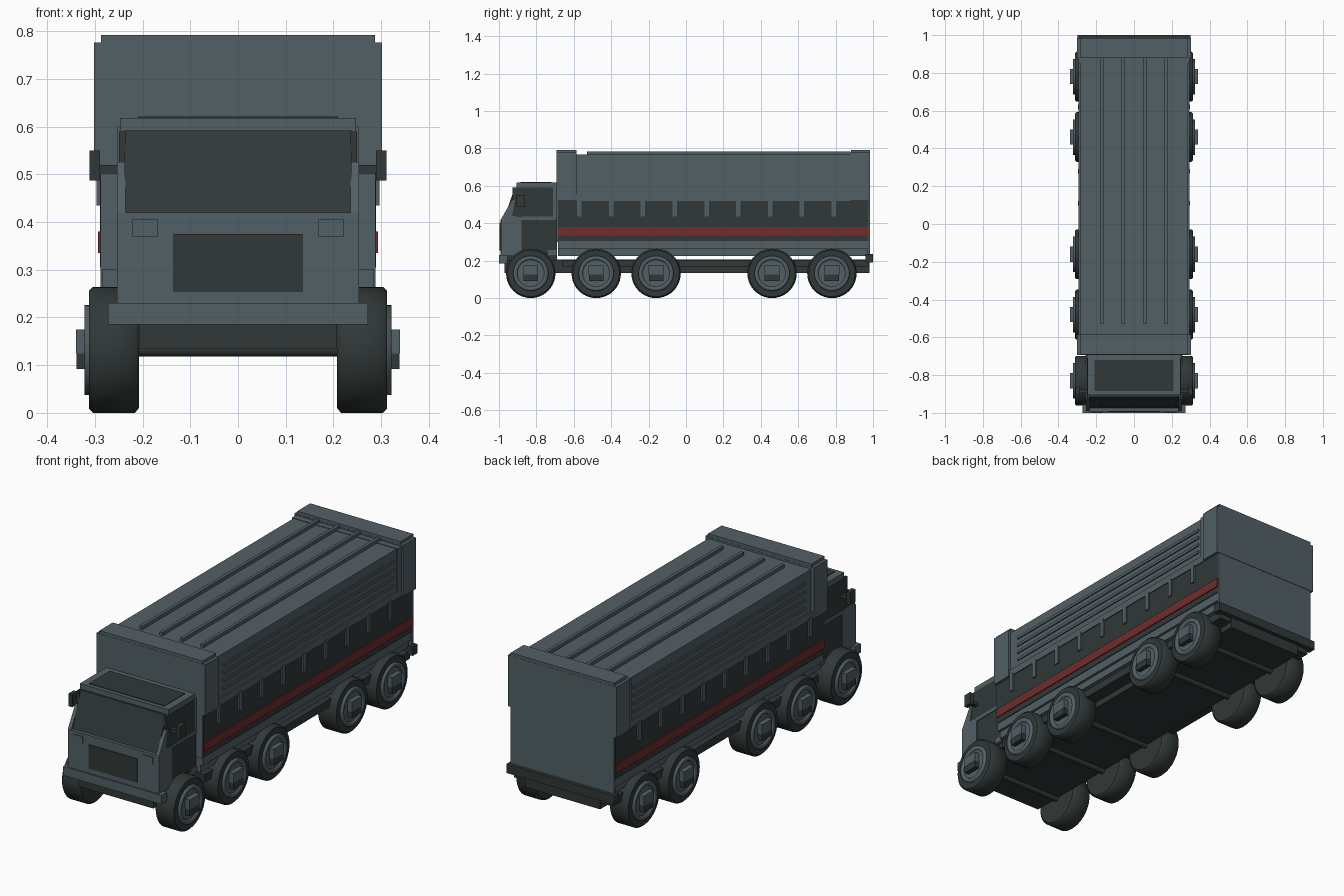
import bpy, bmesh, math
from mathutils import Matrix

if "Cube" in bpy.data.objects:
    bpy.data.objects.remove(bpy.data.objects["Cube"])


def material(name, rgb):
    m = bpy.data.materials.new(name)
    m.diffuse_color = (*rgb, 1)
    m.use_nodes = True
    m.node_tree.nodes["Principled BSDF"].inputs["Base Color"].default_value = m.diffuse_color
    return m


GREY = material("slate grey", (0.085, 0.115, 0.13))
DARK = material("charcoal", (0.03, 0.04, 0.039))
RED = material("dark red", (0.17, 0.024, 0.026))


def finish(name, bm, mat):
    bmesh.ops.recalc_face_normals(bm, faces=bm.faces[:])
    me = bpy.data.meshes.new(name)
    bm.to_mesh(me)
    bm.free()
    me.materials.append(mat)
    ob = bpy.data.objects.new(name, me)
    bpy.context.collection.objects.link(ob)
    return ob


def box(name, mat, x, y, z, mirror=False):
    """Box from (min, max) ranges, optionally copied to the other side."""
    bm = bmesh.new()
    for s in ((1, -1) if mirror else (1,)):
        c = [s * (x[0] + x[1]) / 2, (y[0] + y[1]) / 2, (z[0] + z[1]) / 2]
        size = (x[1] - x[0], y[1] - y[0], z[1] - z[0], 1)
        bmesh.ops.create_cube(bm, size=1, matrix=Matrix.Translation(c) @ Matrix.Diagonal(size))
    return finish(name, bm, mat)


def extrude_yz(name, mat, pts, x0, x1, mirror=False):
    """Side profile in (y, z) extruded across x."""
    bm = bmesh.new()
    for s in ((1, -1) if mirror else (1,)):
        a = [bm.verts.new((s * x0, y, z)) for y, z in pts]
        b = [bm.verts.new((s * x1, y, z)) for y, z in pts]
        bm.faces.new(a)
        bm.faces.new(b)
        for i in range(len(pts)):
            j = (i + 1) % len(pts)
            bm.faces.new((a[i], a[j], b[j], b[i]))
    return finish(name, bm, mat)


def lathe_x(name, mat, prof, y, z, side, n=40):
    """Closed (x, radius) section spun round a sideways axle."""
    bm = bmesh.new()
    rings = []
    for x, r in prof:
        rings.append([bm.verts.new((side * x, y + r * math.cos(2 * math.pi * i / n),
                                    z + r * math.sin(2 * math.pi * i / n))) for i in range(n)])
    for a, b in zip(rings, rings[1:]):
        for i in range(n):
            j = (i + 1) % n
            bm.faces.new((a[i], a[j], b[j], b[i]))
    bm.faces.new(rings[0])
    bm.faces.new(rings[-1])
    for f in bm.faces:
        f.smooth = len(f.verts) == 4
    for e in bm.edges:
        e.smooth = e.calc_face_angle(0) < 0.6
    return finish(name, bm, mat)


# chassis and rear bumper
box("chassis", DARK, (-0.208, 0.208), (-0.97, 0.98), (0.135, 0.205))
box("chassis_deck", DARK, (-0.275, 0.275), (-0.66, 0.975), (0.165, 0.204))
box("rear_bumper", DARK, (-0.3, 0.3), (0.96, 1.0), (0.19, 0.235))

# wheels
for k, y in enumerate((-0.83, -0.48, -0.16, 0.46, 0.78)):
    lathe_x(f"axle_{k}", DARK, [(-0.22, 0.015), (0.22, 0.015)], y, 0.133, 1, 12)
    for s, tag in ((1, "right"), (-1, "left")):
        lathe_x(f"tyre_{tag}_{k}", DARK,
                [(0.208, 0.122), (0.216, 0.132), (0.304, 0.132), (0.312, 0.124)], y, 0.132, s)
        lathe_x(f"rim_{tag}_{k}", GREY,
                [(0.30, 0.094), (0.322, 0.094), (0.322, 0.076), (0.315, 0.072)], y, 0.132, s)
    box(f"hubs_{k}", GREY, (0.31, 0.34), (y - 0.04, y + 0.04), (0.125, 0.175), True)
    box(f"hub_base_{k}", DARK, (0.31, 0.339), (y - 0.039, y + 0.039), (0.092, 0.125), True)

# cargo body: skirt, dark waist, red stripe, upper walls
box("lower_skirt", GREY, (-0.272, 0.272), (-0.685, 0.975), (0.225, 0.306))
box("skirt_rail", GREY, (0.265, 0.285), (-0.685, 0.975), (0.262, 0.305), True)
box("waist", DARK, (-0.289, 0.289), (-0.685, 0.975), (0.305, 0.525))
box("red_stripe", RED, (0.285, 0.294), (-0.685, 0.976), (0.335, 0.38), True)
box("upper_body", GREY, (-0.287, 0.287), (-0.685, 0.975), (0.52, 0.767))
box("rear_wall", GREY, (-0.288, 0.288), (0.97, 0.983), (0.225, 0.77))
box("front_wall", GREY, (-0.288, 0.288), (-0.692, -0.68), (0.3, 0.77))
box("wall_lower_ledge", GREY, (0.28, 0.294), (-0.6, 0.9), (0.52, 0.555), True)

# end collars
for tag, y0, y1 in (("front", -0.693, -0.585), ("rear", 0.88, 0.985)):
    box(f"{tag}_collar", GREY, (-0.302, 0.302), (y0, y1), (0.52, 0.777))
    box(f"{tag}_collar_cap", GREY, (-0.287, 0.287), (y0 + 0.001, y1 - 0.001), (0.77, 0.792))
box("rear_inner_collar", GREY, (-0.294, 0.294), (0.85, 0.885), (0.52, 0.77))

# roof ribs, side ribs and waist tabs
for i, x in enumerate((-0.17, -0.057, 0.057, 0.17)):
    box(f"roof_rib_{i}", GREY, (x - 0.008, x + 0.008), (-0.53, 0.88), (0.76, 0.784))
for i in range(4):
    z = 0.585 + 0.04 * i
    box(f"side_rib_{i}", GREY, (0.28, 0.293), (-0.53, 0.83), (z, z + 0.014), True)
for i in range(9):
    y = -0.57 + 0.17 * i
    box(f"waist_tab_{i}", GREY, (0.28, 0.297), (y - 0.012, y + 0.012), (0.435, 0.53), True)

# cab shell, windscreen and side panels
extrude_yz("cab_core", DARK, [(-0.975, 0.2), (-0.975, 0.42), (-0.915, 0.592),
                              (-0.69, 0.592), (-0.69, 0.2)], -0.238, 0.238)
extrude_yz("cab_side_glass", DARK, [(-0.975, 0.42), (-0.928, 0.52), (-0.928, 0.59),
                                    (-0.69, 0.59), (-0.69, 0.24), (-0.89, 0.24), (-0.89, 0.42)],
           0.236, 0.25, True)
extrude_yz("cab_front_corner", GREY, [(-0.99, 0.225), (-0.99, 0.42), (-0.93, 0.525), (-0.915, 0.525),
                                      (-0.93, 0.44), (-0.88, 0.43), (-0.88, 0.225)],
           0.236, 0.254, True)
box("door_sill_trim", GREY, (0.24, 0.254), (-0.88, -0.70), (0.418, 0.436), True)
box("cab_rear_pillar", GREY, (0.24, 0.254), (-0.712, -0.69), (0.42, 0.6), True)
box("cab_step", GREY, (0.24, 0.256), (-0.74, -0.69), (0.225, 0.256), True)
box("cab_roof", GREY, (-0.247, 0.247), (-0.905, -0.69), (0.588, 0.618))
box("roof_hatch", DARK, (-0.21, 0.21), (-0.885, -0.72), (0.614, 0.621))

# cab front: panel, grille, lamps, bumper
box("front_panel", GREY, (-0.24, 0.24), (-0.992, -0.96), (0.225, 0.42))
box("grille", DARK, (-0.135, 0.135), (-0.996, -0.988), (0.255, 0.375))
box("headlamp", GREY, (0.168, 0.221), (-0.997, -0.988), (0.37, 0.405), True)
box("front_bumper", GREY, (-0.273, 0.273), (-1.0, -0.955), (0.185, 0.23))

# mirrors
box("mirror_arm", DARK, (0.24, 0.295), (-0.895, -0.875), (0.502, 0.52), True)
box("mirror", DARK, (0.289, 0.311), (-0.905, -0.862), (0.487, 0.55), True)
